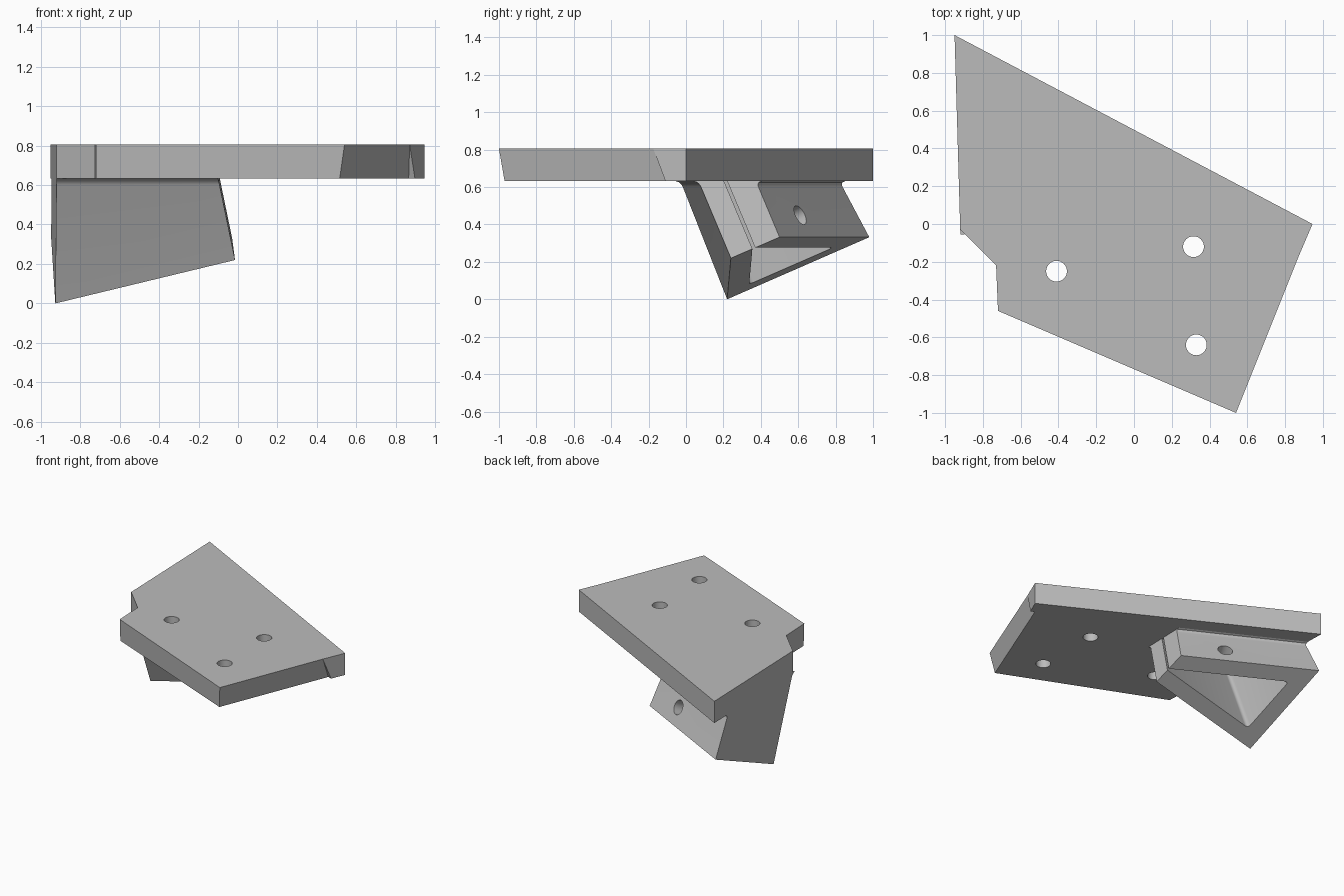
import bpy, bmesh, math
from mathutils import Vector

if "Cube" in bpy.data.objects:
    bpy.data.objects.remove(bpy.data.objects["Cube"])

grey = bpy.data.materials.new("plain_grey")
grey.diffuse_color = (0.5, 0.5, 0.5, 1)
grey.use_nodes = True
grey.node_tree.nodes["Principled BSDF"].inputs["Base Color"].default_value = grey.diffuse_color


def make(name, verts, faces):
    bm = bmesh.new()
    vs = [bm.verts.new(v) for v in verts]
    for f in faces:
        bm.faces.new([vs[i] for i in f])
    bmesh.ops.recalc_face_normals(bm, faces=bm.faces[:])
    me = bpy.data.meshes.new(name)
    bm.to_mesh(me)
    bm.free()
    me.materials.append(grey)
    ob = bpy.data.objects.new(name, me)
    bpy.context.collection.objects.link(ob)
    return ob


def loft(name, rings):
    n = len(rings[0])
    faces = [list(range(n)), list(range((len(rings) - 1) * n, len(rings) * n))]
    for r in range(len(rings) - 1):
        for i in range(n):
            j = (i + 1) % n
            faces.append((r*n + i, r*n + j, (r+1)*n + j, (r+1)*n + i))
    return make(name, [p for ring in rings for p in ring], faces)


def cylinder(name, centre, axis, radius, depth):
    q = Vector(axis).to_track_quat('Z', 'Y')
    ring = lambda z: [Vector(centre) + q @ Vector((radius * math.cos(t), radius * math.sin(t), z))
                      for t in [math.tau * i / 40 for i in range(40)]]
    return loft(name, [ring(-depth / 2), ring(depth / 2)])


def apply_mod(ob, mod):
    bpy.context.view_layer.objects.active = ob
    bpy.ops.object.modifier_apply(modifier=mod.name)


def cut(ob, cutter):
    mod = ob.modifiers.new("cut", 'BOOLEAN')
    mod.operation, mod.solver, mod.object = 'DIFFERENCE', 'EXACT', cutter
    apply_mod(ob, mod)
    bpy.data.objects.remove(cutter)


# Mounting plate: two sides lean in, with a small upright land by the right corner
Z0, Z1 = 0.632, 0.805
top = [(-.95, 1), (-.92, -.03), (-.73, -.22), (-.72, -.46), (.54, -1), (.87, -.175), (.945, 0)]
low = [(-.95, 1), (-.92, -.03), (-.73, -.22), (-.72, -.452), (.515, -.97), (.865, -.098),
       (.897, -.11), (.945, 0)]
verts = [(x, y, Z1) for x, y in top] + [(x, y, Z0) for x, y in low]
faces = [range(7), range(7, 15), (5, 12, 13), (5, 6, 14, 13), (6, 0, 7, 14)]
faces += [(i, i + 1, i + 8, i + 7) for i in range(5)]
plate = make("mounting_plate", verts, faces)
for x, y in [(-.41, -.25), (.315, -.12), (.33, -.64)]:
    cut(plate, cylinder("plate_hole", (x, y, .72), (0, 0, 1), .055, .5))

# Tilted leg: its side planes follow the tilt, its left side is upright
A, B, C, D = (Vector(p) for p in [(-.926, .22, 0), (-.015, .24, .22), (-.03, .50, .332), (-.947, .98, .332)])
tilt = Vector((-.207, -.42, 1))
front = ((B - A).cross(tilt).normalized(), A)
end = ((C - B).cross(tilt).normalized(), B)
diagonal = ((D - C).cross(tilt).normalized(), C)
left = (Vector((-1.03, -.03, 0)).normalized(), Vector((-.95, 1, 0)))


def corner(p, q, z, op=0, oq=0):
    """Point at height z where two offset planes meet."""
    (n, a), (m, b) = p, q
    c = n.dot(a) + op - n.z * z
    d = m.dot(b) + oq - m.z * z
    det = n.x * m.y - n.y * m.x
    return Vector(((c * m.y - d * n.y) / det, (n.x * d - m.x * c) / det, z))


def leg_ring(z, o):
    return [corner(left, front, z, 0, o), corner(front, end, z, o, 0),
            corner(end, diagonal, z, 0, o), corner(diagonal, left, z, o, 0)]


# Rings flare out into a fillet under the plate
R = .032
rings = [[A, B, C, D]]
for i in range(6):
    t = i / 5
    rings.append(leg_ring(Z0 - R + R * t, R * .8 * (1 - math.sqrt(1 - t * t))))
leg = loft("tilted_leg", rings)

# Three-sided pocket with rounded corners
W = -.125
pocket = loft("pocket", [[corner(left, front, z, W, W), corner(front, diagonal, z, W, W),
                          corner(diagonal, left, z, W, W)] for z in (-.1, Z0 + .02)])
bm = bmesh.new()
bm.from_mesh(pocket.data)
edges = [e for e in bm.edges if abs(e.verts[0].co.z - e.verts[1].co.z) > .1]
bmesh.ops.bevel(bm, geom=edges, offset=.03, offset_type='OFFSET', segments=5, profile=.5, affect='EDGES')
bm.to_mesh(pocket.data)
bm.free()
cut(leg, pocket)

# Cross hole through the diagonal wall
n = diagonal[0]
cut(leg, cylinder("cross_hole", Vector((-.36, .61, .45)), n, .055, .3))

for ob in (plate, leg):
    bpy.ops.object.select_all(action='DESELECT')
    ob.select_set(True)
    bpy.context.view_layer.objects.active = ob
    bpy.ops.object.shade_smooth_by_angle(angle=math.radians(30))
